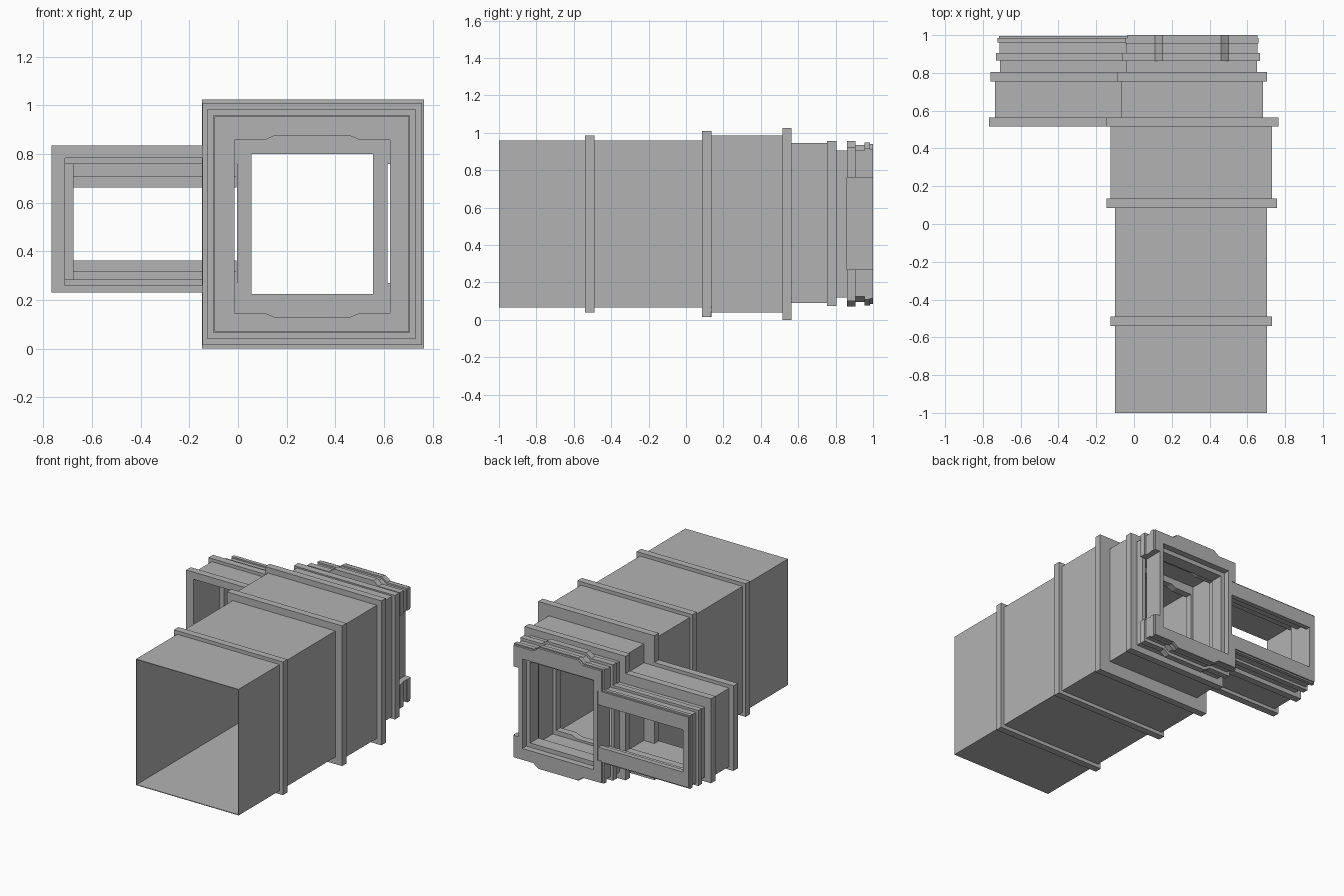
import bpy
from mathutils import Matrix

if "Cube" in bpy.data.objects:
    bpy.data.objects.remove(bpy.data.objects["Cube"])

grey = bpy.data.materials.new("dark_grey")
grey.diffuse_color = (.45, .45, .45, 1)
grey.use_nodes = True
grey.node_tree.nodes["Principled BSDF"].inputs["Base Color"].default_value = grey.diffuse_color


def frame(name, y0, y1, *outlines):
    """Flat x/z outline (later outlines are holes) extruded from y0 to y1."""
    cu = bpy.data.curves.new(name, 'CURVE')
    cu.dimensions = '2D'
    cu.fill_mode = 'BOTH'
    cu.extrude = (y1 - y0) / 2
    for pts in outlines:
        sp = cu.splines.new('POLY')
        sp.points.add(len(pts) - 1)
        for p, (x, z) in zip(sp.points, pts):
            p.co = (x, z, 0, 1)
        sp.use_cyclic_u = True
        sp.use_smooth = False
    tmp = bpy.data.objects.new(name + "_tmp", cu)
    bpy.context.collection.objects.link(tmp)
    dg = bpy.context.evaluated_depsgraph_get()
    me = bpy.data.meshes.new_from_object(tmp.evaluated_get(dg))
    bpy.data.objects.remove(tmp)
    bpy.data.curves.remove(cu)
    me.transform(Matrix.Translation((0, (y0 + y1) / 2, 0)) @ Matrix.Rotation(1.5707963, 4, 'X'))
    for p in me.polygons:
        p.use_smooth = False
        p.material_index = 0
    me.name = name
    me.materials.clear()
    me.materials.append(grey)
    ob = bpy.data.objects.new(name, me)
    bpy.context.collection.objects.link(ob)
    return ob


def rect(x0, x1, z0, z1):
    return [(x0, z0), (x1, z0), (x1, z1), (x0, z1)]


def bumped(x0, x1, z0, z1, b, notch=False):
    """Rectangle with raised middle on top and bottom, optional side notches."""
    right = [(x1, z0 + b), (x1, z1 - b)]
    left = [(x0, z1 - b), (x0, z0 + b)]
    if notch:
        right[1:1] = [(x1, .27), (.615, .27), (.615, .76), (x1, .76)]
        left[1:1] = [(x0, .76), (-.005, .76), (-.005, .27), (x0, .27)]
    return ([(.11, z0 + b), (.15, z0), (.46, z0), (.50, z0 + b)] + right
            + [(.50, z1 - b), (.46, z1), (.15, z1), (.11, z1 - b)] + left)


def channel(x0, z0, z1, xi, zi0, zi1, xe):
    """C-shaped outline, open towards the main duct."""
    return [(xe, z0), (xe, zi0), (xi, zi0), (xi, zi1), (xe, zi1),
            (xe, z1), (x0, z1), (x0, z0)]


# Main duct: thin front tube, flanges and wider middle sleeve
tube_out = rect(-.10, .705, .065, .96)
tube_in = rect(-.095, .70, .07, .955)
throat = bumped(-.015, .625, .13, .875, .017)
frame("front_tube", -1, .10, tube_out, tube_in)
frame("front_flange", -.54, -.49, rect(-.125, .73, .04, .985), tube_out)
frame("middle_flange", .085, .135, rect(-.145, .757, .015, 1.01), tube_in)
frame("middle_sleeve", .135, .515, rect(-.125, .73, .04, .985), tube_in)
frame("large_flange", .515, .565, rect(-.147, .765, 0, 1.025), throat)

# Main duct: narrower rear sleeve
frame("rear_sleeve", .565, .755, rect(-.065, .682, .09, .945), rect(-.035, .65, .115, .92))
frame("rear_flange", .755, .805, rect(-.09, .703, .075, .955), throat)
frame("rear_neck", .805, .862, rect(-.04, .65, .12, .905), throat)

# Mouth frames with notched sides and raised centres; the lip is a thinner rim
hole = rect(.055, .555, .225, .80)
rim_hole = rect(.025, .585, .195, .83)
for name, y0, y1, x0, x1, z0, z1, inner in [
        ("mouth_inner_frame", .862, .905, -.06, .667, .072, .955, hole),
        ("mouth_neck", .905, .955, -.04, .655, .095, .935, hole),
        ("mouth_outer_frame", .955, .985, -.045, .66, .078, .947, rim_hole),
        ("mouth_lip", .985, 1.0, -.035, .655, .085, .94, rim_hole)]:
    frame(name, y0, y1, bumped(x0, x1, z0, z1, .03, True), inner)

# Side duct: stepped C-shaped frames docking into the mouth notch
for name, y0, y1, x0, z0, z1, xi, zi, xe in [
        ("side_flange", .515, .565, -.767, .231, .835, -.71, .252, -.06),
        ("side_sleeve", .565, .755, -.735, .255, .811, -.71, .252, -.06),
        ("side_rear_flange", .755, .805, -.76, .233, .833, -.71, .228, -.03),
        ("side_neck", .805, .865, -.71, .264, .76, -.675, .228, -.03),
        ("side_mouth_frame", .865, .905, -.73, .244, .78, -.675, .193, -.007),
        ("side_mouth_neck", .905, .96, -.712, .262, .762, -.675, .193, -.007),
        ("side_mouth_rim", .96, .985, -.722, .252, .772, -.675, .150, -.007),
        ("side_mouth_lip", .985, .995, -.715, .262, .762, -.675, .150, -.007)]:
    frame(name, y0, y1, channel(x0, z0, z1, xi, .512 - zi, .512 + zi + (zi > .2) * .02, xe))
